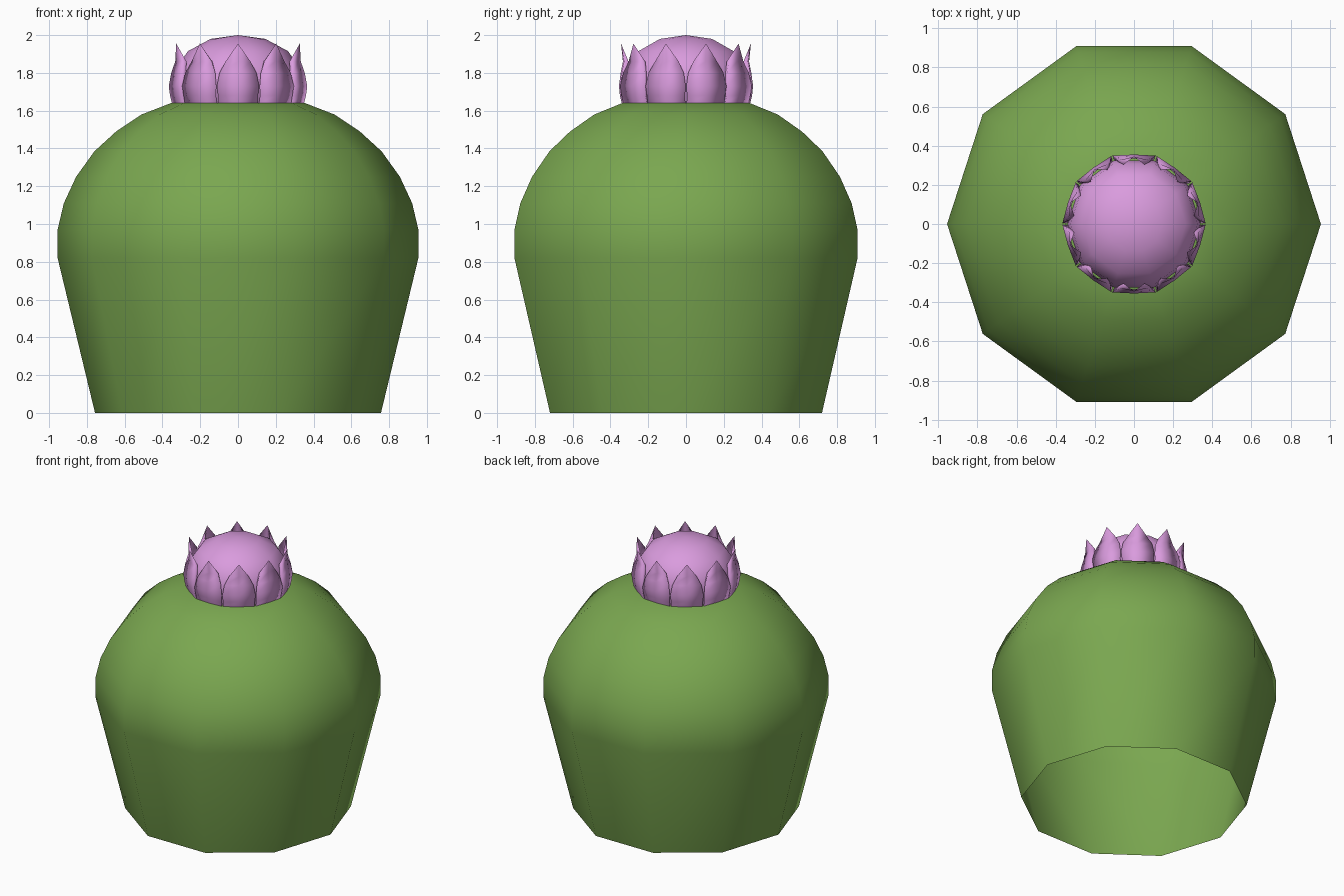
import bpy, bmesh
from math import sin, cos, pi, radians
from mathutils import Matrix

if "Cube" in bpy.data.objects:
    bpy.data.objects.remove(bpy.data.objects["Cube"])

SIDES = 10


def material(name, rgb):
    m = bpy.data.materials.new(name)
    m.use_nodes = True
    m.diffuse_color = (*rgb, 1)
    m.node_tree.nodes["Principled BSDF"].inputs["Base Color"].default_value = (*rgb, 1)
    return m


def finish(bm, name, mat):
    for f in bm.faces:
        f.smooth = True
    me = bpy.data.meshes.new(name)
    bm.to_mesh(me)
    bm.free()
    me.materials.append(mat)
    ob = bpy.data.objects.new(name, me)
    bpy.context.collection.objects.link(ob)
    return ob


def lathe(name, profile, top, mat):
    """Ten-sided turned shape, open below, closed by a point at height top."""
    bm = bmesh.new()
    rings = []
    for r, z in profile:
        angles = [2 * pi * i / SIDES for i in range(SIDES)]
        rings.append([bm.verts.new((r * cos(a), r * sin(a), z)) for a in angles])
    tip = bm.verts.new((0, 0, top))
    for i in range(SIDES):
        j = (i + 1) % SIDES
        for a, b in zip(rings, rings[1:]):
            bm.faces.new((a[i], a[j], b[j], b[i]))
        bm.faces.new((rings[-1][i], rings[-1][j], tip))
    return finish(bm, name, mat)


green = material("cactus green", (0.195, 0.386, 0.08))
pink = material("flower pink", (0.70, 0.33, 0.73))

# Cactus body: tapered open base and rounded dome
lathe("cactus_body",
      [(0.757, 0), (0.955, 0.82), (0.955, 0.97), (0.922, 1.11), (0.857, 1.25),
       (0.76, 1.385), (0.645, 1.49), (0.51, 1.58), (0.355, 1.64)], 1.655, green)

# Rounded heart of the flower
lathe("flower_heart",
      [(0.33, 1.64), (0.34, 1.74), (0.325, 1.83), (0.265, 1.915), (0.145, 1.98)],
      2.0, pink)

# Petal rows: height, distance from the axis, half width
rows = [(1.64, 0.34, 0.105), (1.68, 0.35, 0.106), (1.73, 0.355, 0.112),
        (1.80, 0.346, 0.098), (1.86, 0.334, 0.066)]
# Columns: share of the half width, inward fold of the petal rim
columns = [(-0.8, 0.03), (-1, 0.006), (0, 0), (1, 0.006), (0.8, 0.03)]

# Ring of pointed petals, one on each flat side
for k in range(SIDES):
    bm = bmesh.new()
    grid = [[bm.verts.new((d - fold, w * s, z)) for s, fold in columns]
            for z, d, w in rows]
    tip = bm.verts.new((0.344, 0, 1.955))
    for a, b in zip(grid, grid[1:]):
        for i in range(len(columns) - 1):
            bm.faces.new((a[i], a[i + 1], b[i + 1], b[i]))
    for i in range(len(columns) - 1):
        bm.faces.new((grid[-1][i], grid[-1][i + 1], tip))
    bm.transform(Matrix.Rotation(radians(18 + 36 * k), 4, "Z"))
    finish(bm, f"petal_{k + 1}", pink)
